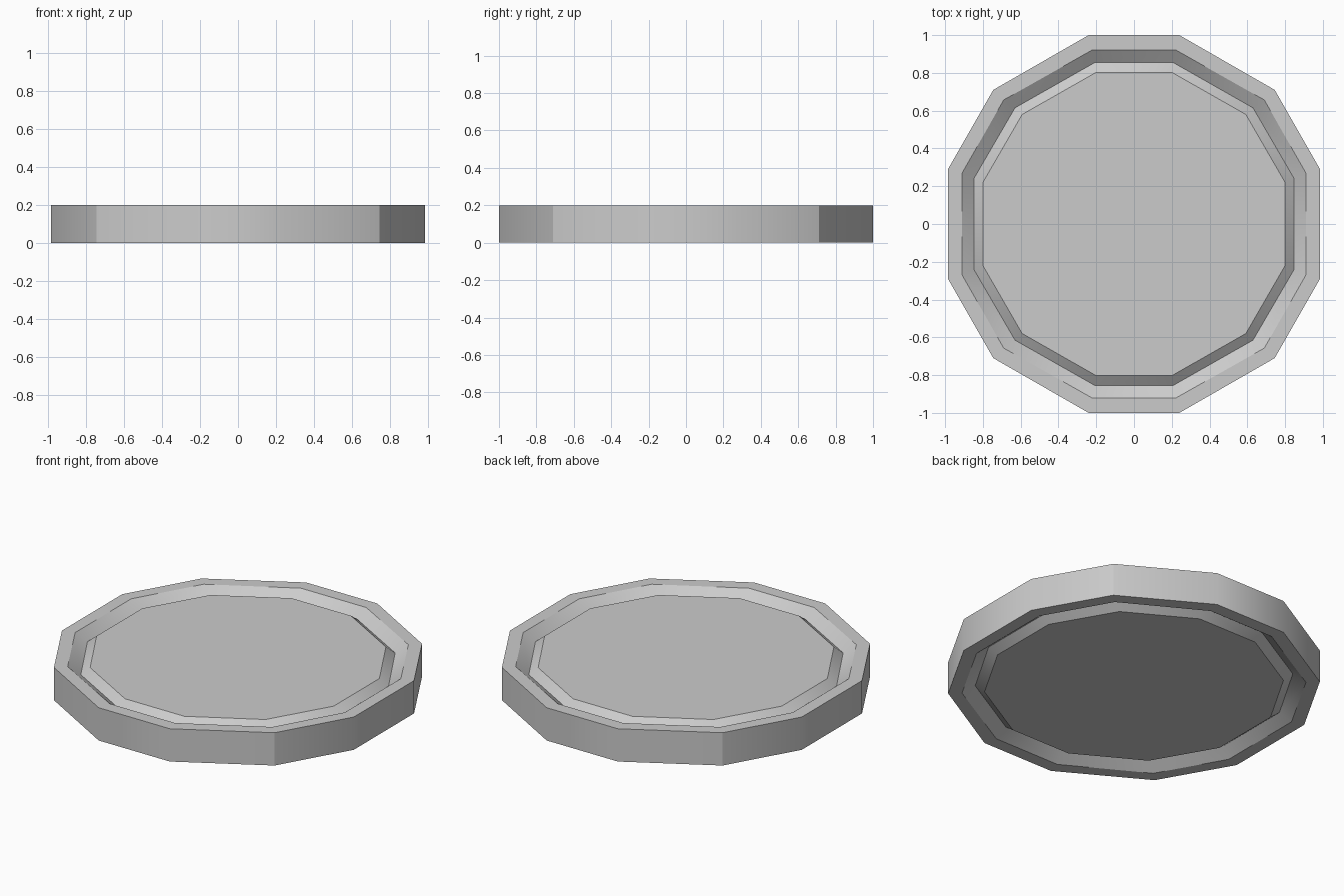
import bpy, bmesh, math

if "Cube" in bpy.data.objects:
    bpy.data.objects.remove(bpy.data.objects["Cube"])

# One quadrant of each twelve-sided ring, from the x side to the y side, plus
# its height above the mid plane (outer rim, rim lip, groove floor, plate edge)
MID = 0.1
RINGS = [
    ([(0.985, 0.29), (0.745, 0.71), (0.24, 1.0)], 0.10),
    ([(0.91, 0.27), (0.69, 0.657), (0.22, 0.922)], 0.10),
    ([(0.848, 0.24), (0.63, 0.615), (0.207, 0.855)], 0.05),
    ([(0.80, 0.22), (0.592, 0.58), (0.20, 0.803)], 0.09),
]


def full_ring(quarter):
    """Mirror three quadrant points into a closed loop of twelve."""
    half = quarter + [(-x, y) for x, y in reversed(quarter)]
    return half + [(-x, -y) for x, y in half]


bm = bmesh.new()


def add_loop(quarter, z):
    return [bm.verts.new((x, y, z)) for x, y in full_ring(quarter)]


def bridge(a, b):
    n = len(a)
    for i in range(n):
        j = (i + 1) % n
        bm.faces.new((a[i], a[j], b[j], b[i]))


# Grooved top and matching grooved underside, joined by the outer wall
top = [add_loop(q, MID + h) for q, h in RINGS]
bottom = [add_loop(q, MID - h) for q, h in RINGS]
bridge(bottom[0], top[0])
for side in (top, bottom):
    for outer, inner in zip(side, side[1:]):
        bridge(outer, inner)
    bm.faces.new(side[-1])
bmesh.ops.recalc_face_normals(bm, faces=bm.faces)

mesh = bpy.data.meshes.new("grooved_disc")
bm.to_mesh(mesh)
bm.free()
disc = bpy.data.objects.new("grooved_disc", mesh)
bpy.context.collection.objects.link(disc)

# Soft shading around the wall, sharp rim and groove edges
bpy.context.view_layer.objects.active = disc
disc.select_set(True)
bpy.ops.object.shade_smooth_by_angle(angle=math.radians(30))
